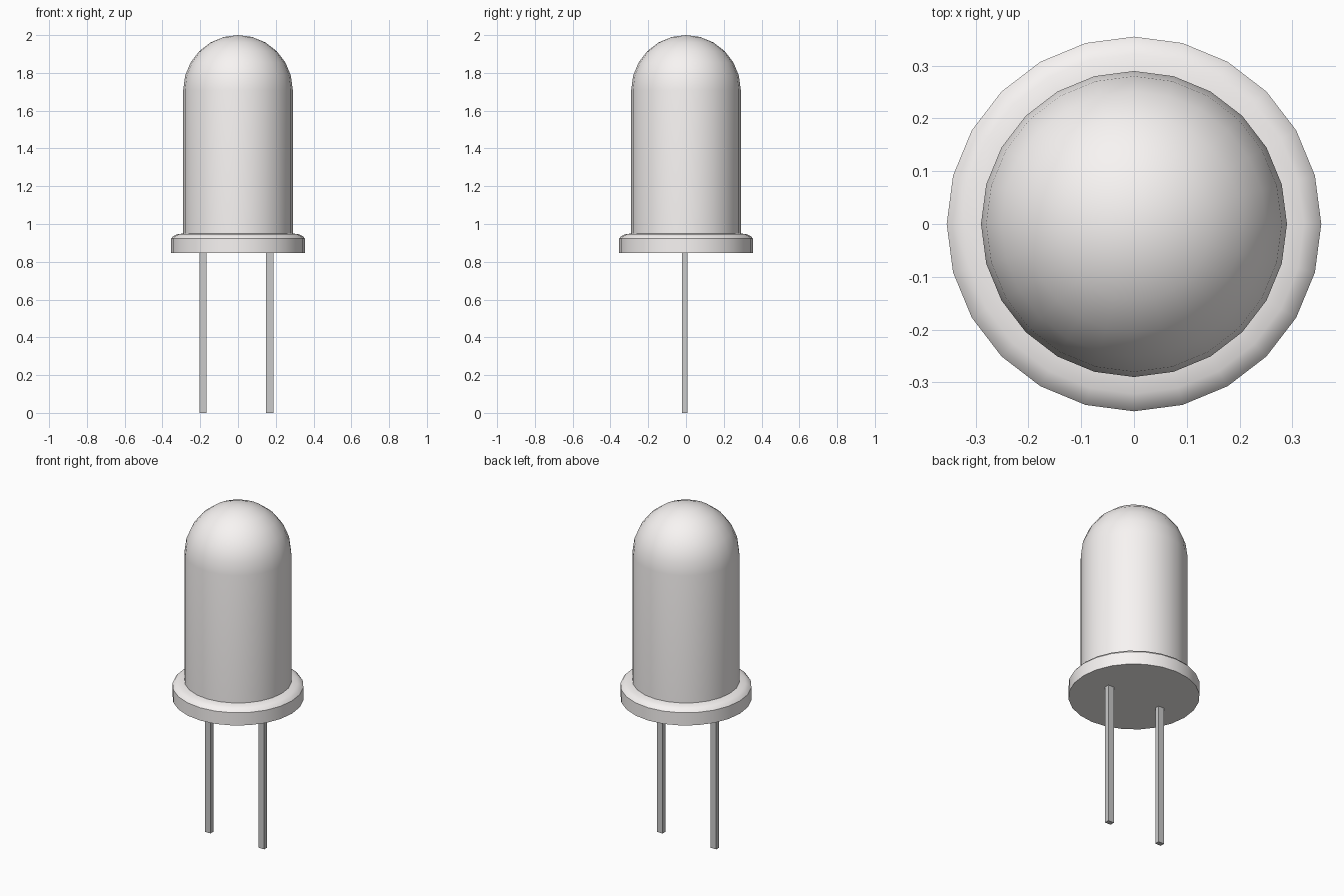
import bpy, bmesh, math

if "Cube" in bpy.data.objects:
    bpy.data.objects.remove(bpy.data.objects["Cube"])

SIDES = 24


def lathe(name, profile):
    """Revolve (radius, z) points about z; a zero radius closes to a pole."""
    bm = bmesh.new()
    rings = []
    for r, z in profile:
        if r < 1e-6:
            rings.append([bm.verts.new((0, 0, z))] * SIDES)
        else:
            rings.append([bm.verts.new((r * math.cos(2 * math.pi * i / SIDES),
                                        r * math.sin(2 * math.pi * i / SIDES), z))
                          for i in range(SIDES)])
    for low, high in zip(rings, rings[1:]):
        for i in range(SIDES):
            j = (i + 1) % SIDES
            corners = list(dict.fromkeys([low[i], low[j], high[j], high[i]]))
            bm.faces.new(corners)
    bmesh.ops.recalc_face_normals(bm, faces=bm.faces)
    mesh = bpy.data.meshes.new(name)
    bm.to_mesh(mesh)
    bm.free()
    obj = bpy.data.objects.new(name, mesh)
    bpy.context.collection.objects.link(obj)
    bpy.ops.object.select_all(action='DESELECT')
    obj.select_set(True)
    bpy.context.view_layer.objects.active = obj
    bpy.ops.object.shade_smooth_by_angle(angle=math.radians(35))
    return obj


# Bulb casing: flat base, rounded rim, straight barrel and hemispherical dome
R, DOME_Z, STEPS = 0.29, 1.71, 6
rim = [(0, 0.846), (0.355, 0.846), (0.355, 0.922), (0.343, 0.936),
       (0.322, 0.946), (R, 0.95)]
dome = [(R * math.cos(a), DOME_Z + R * math.sin(a))
        for a in (math.pi / 2 * k / STEPS for k in range(STEPS + 1))]
casing = lathe("bulb_casing", rim + dome)
clear = bpy.data.materials.new("pale_plastic")
clear.diffuse_color = (0.94, 0.91, 0.9, 1)
clear.use_nodes = True
clear.node_tree.nodes["Principled BSDF"].inputs["Base Color"].default_value = clear.diffuse_color
casing.data.materials.append(clear)

# Two square wire leads
for name, x in (("left_lead", -0.186), ("right_lead", 0.168)):
    bpy.ops.mesh.primitive_cube_add(size=1, location=(x, -0.006, 0.423))
    lead = bpy.context.object
    lead.name = name
    lead.scale = (0.038, 0.028, 0.846)
